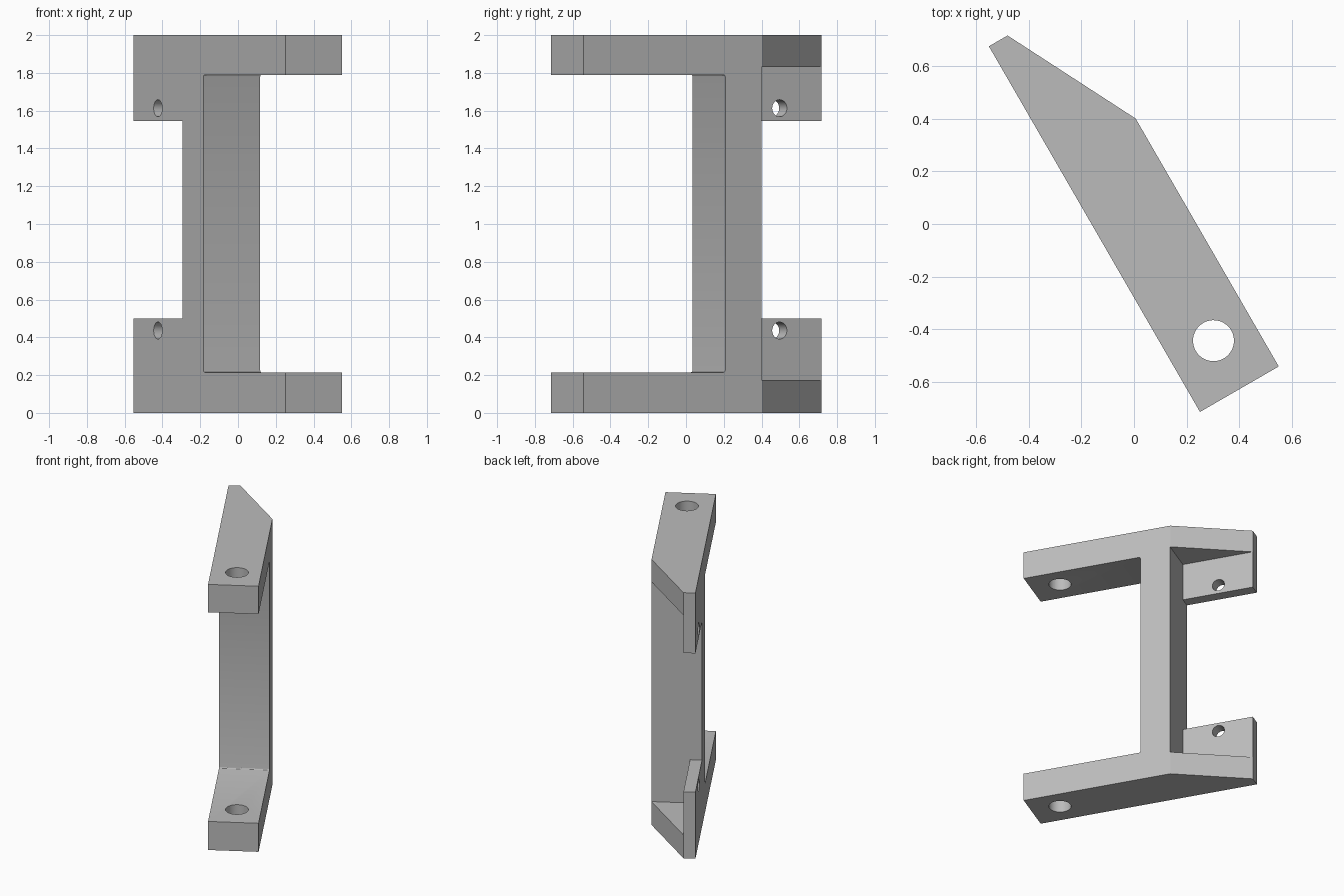
import bpy, bmesh, math
from mathutils import Matrix, Vector

if "Cube" in bpy.data.objects:
    bpy.data.objects.remove(bpy.data.objects["Cube"], do_unlink=True)

grey = bpy.data.materials.new("plain grey")
grey.use_nodes = True
colour = (0.5, 0.5, 0.5, 1)
grey.diffuse_color = colour
grey.node_tree.nodes["Principled BSDF"].inputs["Base Color"].default_value = colour

# Local frame: x runs along the bracket to its front end, y across its width
FRAME = Matrix.Translation((-0.552, 0.676, 0)) @ Matrix.Rotation(math.radians(-60), 4, 'Z')
LENGTH, WIDTH, HEIGHT = 1.606, 0.346, 2.0
TAB = 0.082          # thickness of the rear tabs
WEB_BACK, WEB_FRONT = 0.517, 0.74


def make_object(name, bm):
    bmesh.ops.recalc_face_normals(bm, faces=bm.faces)
    mesh = bpy.data.meshes.new(name)
    bm.to_mesh(mesh)
    bm.free()
    mesh.materials.append(grey)
    obj = bpy.data.objects.new(name, mesh)
    obj.matrix_world = FRAME
    bpy.context.collection.objects.link(obj)
    return obj


def prism(name, outline, bottom, top):
    bm = bmesh.new()
    face = bm.faces.new([bm.verts.new((x, y, bottom)) for x, y in outline])
    new = bmesh.ops.extrude_face_region(bm, geom=[face])["geom"]
    bmesh.ops.translate(bm, vec=(0, 0, top - bottom),
                        verts=[v for v in new if isinstance(v, bmesh.types.BMVert)])
    return make_object(name, bm)


def box(name, x0, x1, y0, y1, z0, z1):
    return prism(name, [(x0, y0), (x1, y0), (x1, y1), (x0, y1)], z0, z1)


def drill(name, centre, radius, depth, across=False):
    bm = bmesh.new()
    turn = Matrix.Rotation(math.pi / 2 if across else 0, 4, 'X')
    bmesh.ops.create_cone(bm, cap_ends=True, segments=40, radius1=radius, radius2=radius,
                          depth=depth, matrix=Matrix.Translation(centre) @ turn)
    return make_object(name, bm)


# Full-height bracket blank with a tapered rear end
bracket = prism("bracket", [(0, 0), (LENGTH, 0), (LENGTH, WIDTH),
                            (WEB_BACK, WIDTH), (0, TAB)], 0, HEIGHT)

# Opening between the arms, with slightly rounded inner corners
opening = box("opening_cutter", WEB_FRONT, 2, -0.5, 1, 0.215, 1.79)
rounding = opening.modifiers.new("rounding", 'BEVEL')
rounding.width, rounding.segments = 0.01, 3

cutters = [
    opening,
    # Pocket behind the web, leaving tabs and gussets
    box("pocket_cutter", -0.5, WEB_BACK + 0.002, TAB, 1, 0.175, 1.83),
    # Gap between the two tabs
    box("tab_gap_cutter", -0.6, WEB_BACK + 0.002, -0.5, 1.1, 0.501, 1.546),
    # Pin hole through both arms
    drill("arm_hole_cutter", (1.397, 0.18, 1), 0.078, 3),
]
# Screw holes through the tabs
for name, z in (("lower", 0.436), ("upper", 1.613)):
    cutters.append(drill(name + "_tab_hole_cutter", (0.256, TAB / 2, z), 0.045, 0.3, True))

for cutter in cutters:
    cut = bracket.modifiers.new(cutter.name, 'BOOLEAN')
    cut.operation, cut.solver, cut.object = 'DIFFERENCE', 'EXACT', cutter
    cutter.hide_render = True

# Bake the cuts and drop the cutters
bpy.context.view_layer.update()
result = bracket.evaluated_get(bpy.context.evaluated_depsgraph_get())
baked = bpy.data.meshes.new_from_object(result)
bracket.modifiers.clear()
bracket.data = baked
for cutter in cutters:
    bpy.data.objects.remove(cutter, do_unlink=True)

# Smooth hole walls, sharp edges
bpy.ops.object.select_all(action='DESELECT')
bracket.select_set(True)
bpy.context.view_layer.objects.active = bracket
bpy.ops.object.shade_smooth_by_angle(angle=math.radians(25))
